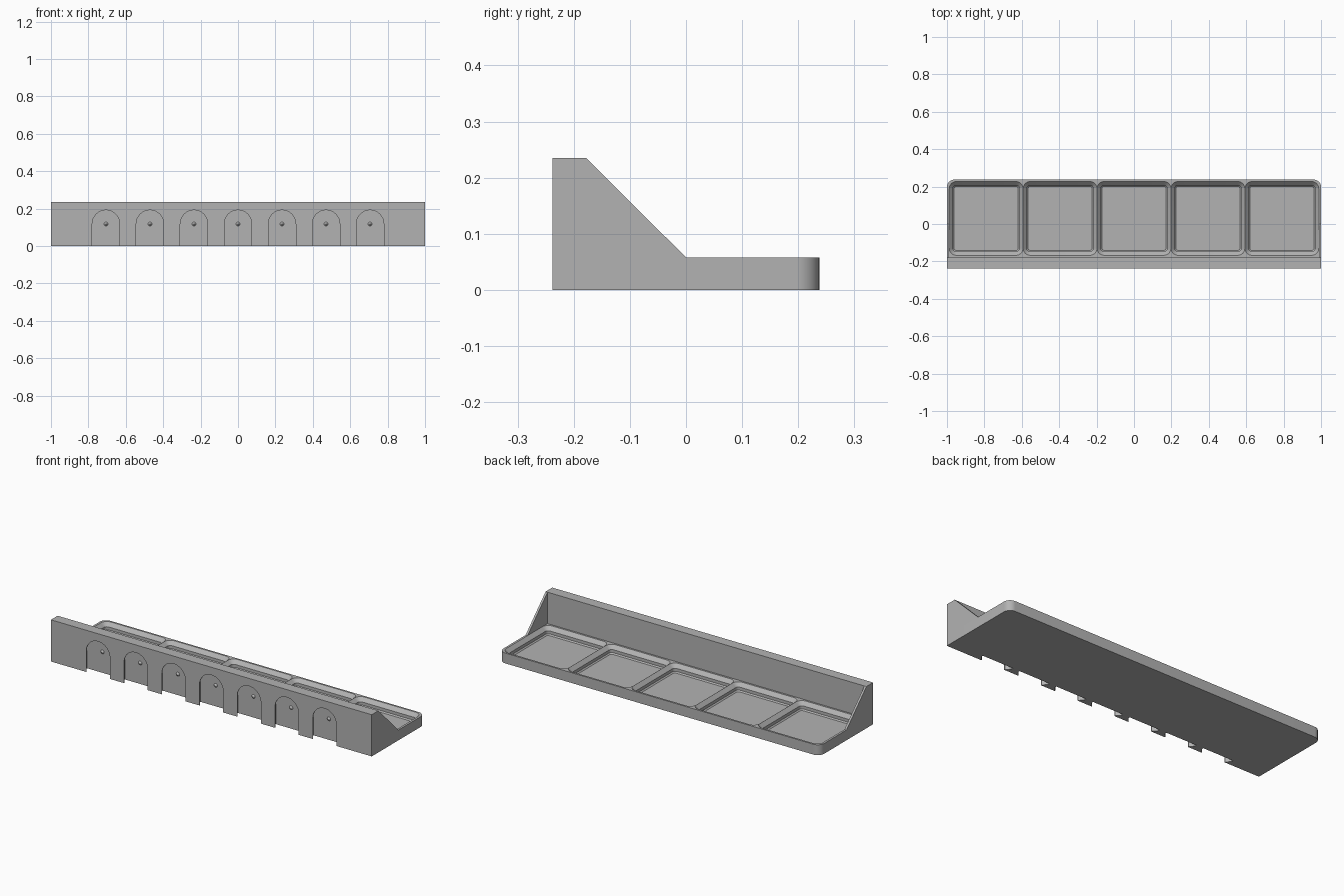
import bpy
import bmesh
from math import sin, cos, pi, radians
from mathutils import Vector

if "Cube" in bpy.data.objects:
    bpy.data.objects.remove(bpy.data.objects["Cube"])

FRONT, BACK = -0.2375, 0.2375
PLATE_BACK = -0.178        # rear face of the upright plate
HEIGHT, TRAY_TOP = 0.235, 0.058
WALL = 0.012               # side bracket thickness
PITCH, CELL_Y = 0.3953, 0.0297
SLOT_PITCH, SLOT_Z = 0.2353, 0.118

grey = bpy.data.materials.new("plain grey")
grey.use_nodes = True
grey.diffuse_color = (0.45, 0.45, 0.45, 1)
grey.node_tree.nodes["Principled BSDF"].inputs["Base Color"].default_value = grey.diffuse_color


def loft(bm, rings):
    """Skin equal-length rings of points into a closed solid."""
    loops = [[bm.verts.new(p) for p in ring] for ring in rings]
    bm.faces.new(loops[0])
    bm.faces.new(loops[-1])
    for a, b in zip(loops, loops[1:]):
        for i in range(len(a)):
            j = (i + 1) % len(a)
            bm.faces.new((a[i], a[j], b[j], b[i]))


def make_object(name, bm):
    bmesh.ops.recalc_face_normals(bm, faces=bm.faces)
    mesh = bpy.data.meshes.new(name)
    bm.to_mesh(mesh)
    bm.free()
    mesh.materials.append(grey)
    obj = bpy.data.objects.new(name, mesh)
    bpy.context.collection.objects.link(obj)
    return obj


def solid(name, *ring_sets):
    bm = bmesh.new()
    for rings in ring_sets:
        loft(bm, rings)
    return make_object(name, bm)


def select(obj):
    bpy.ops.object.select_all(action="DESELECT")
    obj.select_set(True)
    bpy.context.view_layer.objects.active = obj


def carve(obj, cutter):
    cutter.hide_render = True
    mod = obj.modifiers.new("carve", "BOOLEAN")
    mod.operation, mod.solver, mod.object = "DIFFERENCE", "EXACT", cutter
    select(obj)
    bpy.ops.object.modifier_apply(modifier=mod.name)
    bpy.data.objects.remove(cutter)


def arc(cx, cy, r, start, end, steps):
    return [(cx + r * cos(start + (end - start) * i / steps),
             cy + r * sin(start + (end - start) * i / steps)) for i in range(steps + 1)]


def rounded_square(cx, cy, half, r, z):
    pts = []
    for k, (sx, sy) in enumerate(((1, 1), (-1, 1), (-1, -1), (1, -1))):
        pts += arc(cx + sx * (half - r), cy + sy * (half - r), r, k * pi / 2, (k + 1) * pi / 2, 8)
    return [(x, y, z) for x, y in pts]


def arch(cx, r, y):
    pts = [(cx + r, -0.02)] + arc(cx, SLOT_Z, r, 0, pi, 32) + [(cx - r, -0.02)]
    return [(x, y, z) for x, z in pts]


# Tray with rounded rear corners
r = 0.04
outline = ([(-1, PLATE_BACK), (1, PLATE_BACK)]
           + arc(1 - r, BACK - r, r, 0, pi / 2, 10)
           + arc(r - 1, BACK - r, r, pi / 2, pi, 10))
tray = solid("tray", [[(x, y, z) for x, y in outline] for z in (0, TRAY_TOP)])

# Five stepped square sockets: half width, corner radius, height
steps = ((0.1708, 0.011, 0.0142), (0.1774, 0.0176, 0.0208), (0.1774, 0.0176, 0.0377),
         (0.1972, 0.0374, TRAY_TOP), (0.1972, 0.0374, 0.08))
carve(tray, solid("socket_cutter", *[
    [rounded_square(i * PITCH, CELL_Y, *step) for step in steps] for i in range(-2, 3)]))

# Upright mounting plate
plate = solid("mounting_plate", [
    [(x, FRONT, 0), (x, PLATE_BACK, 0), (x, PLATE_BACK, HEIGHT), (x, FRONT, HEIGHT)]
    for x in (-1, 1)])

# Seven undercut hanging slots, open at the bottom: radius, depth
slot_xs = [i * SLOT_PITCH for i in range(-3, 4)]
slot_floor = FRONT + 0.039
sections = ((0.0735, -0.01), (0.0735, 0.004), (0.0955, 0.0276), (0.0955, 0.039))
carve(plate, solid("slot_cutter", *[
    [arch(x, rad, FRONT + depth) for rad, depth in sections] for x in slot_xs]))

# Small locating cones on the slot floors
for n, x in enumerate(slot_xs, 1):
    cone = solid(f"locating_cone_{n}", [
        [(px, y, pz) for px, pz in arc(x, SLOT_Z, rad, 0, 2 * pi * 15 / 16, 15)]
        for rad, y in ((0.011, slot_floor), (0.0005, slot_floor - 0.011))])

# Triangular side brackets
for side, name in ((1, "left_bracket"), (-1, "right_bracket")):
    solid(name, [[(side * x, PLATE_BACK, TRAY_TOP), (side * x, 0, TRAY_TOP),
                  (side * x, PLATE_BACK, HEIGHT)] for x in (1 - WALL, 1)])

# Smooth the rounded corners, keep hard edges
for obj in (tray, plate):
    select(obj)
    bpy.ops.object.shade_smooth_by_angle(angle=radians(30))
